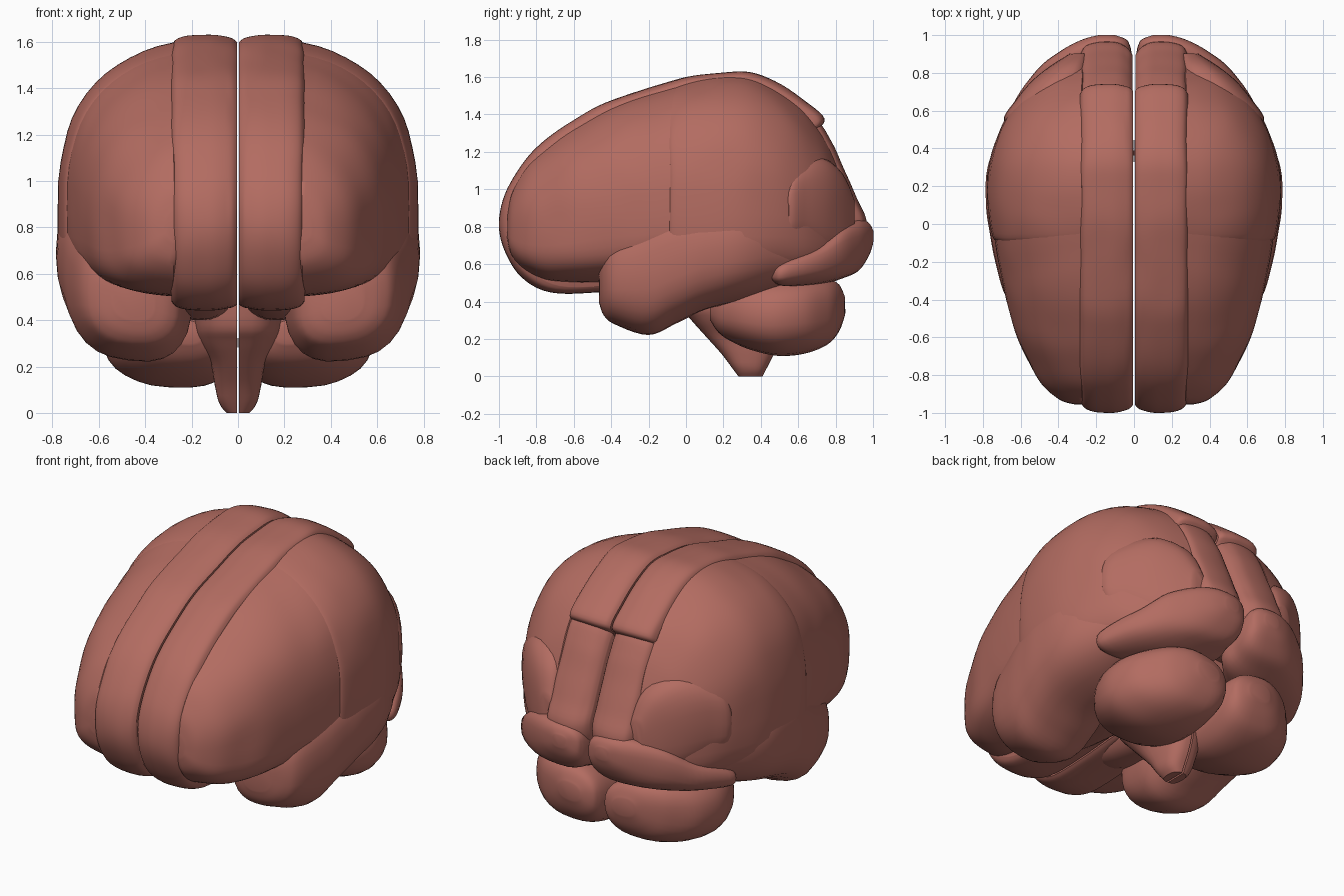
import bpy, bmesh
from math import pi, cos, sin, acos, radians
from mathutils import Vector, noise

if "Cube" in bpy.data.objects:
    bpy.data.objects.remove(bpy.data.objects["Cube"])

mat = bpy.data.materials.new("tissue")
mat.diffuse_color = (0.45, 0.15, 0.12, 1)
mat.use_nodes = True
mat.node_tree.nodes["Principled BSDF"].inputs["Base Color"].default_value = mat.diffuse_color


def spline(rows, steps, closed=False):
    """Catmull-Rom through rows of numbers."""
    n, out = len(rows), []
    for i in range(n if closed else n - 1):
        ids = [i - 1, i, i + 1, i + 2]
        ids = [k % n if closed else min(max(k, 0), n - 1) for k in ids]
        p = [rows[k] for k in ids]
        for s in range(steps):
            t = s / steps
            out.append([0.5 * (2 * b + (c - a) * t + (2 * a - 5 * b + 4 * c - d) * t * t
                               + (3 * b - a - 3 * c + d) * t ** 3) for a, b, c, d in zip(*p)])
    if not closed:
        out.append(list(rows[-1]))
    return out


def skin(name, rings, rough=0.006):
    """Join rings of points into a capped skin, mirrored across x = 0."""
    bm = bmesh.new()
    loops = []
    for ring in rings:
        loop = []
        for p in ring:
            v = Vector(p)
            if v.x > 0.03 and v.z > 0.05:
                v += noise.noise_vector(v * 5) * rough
            loop.append(bm.verts.new(v))
        loops.append(loop)
    for a, b in zip(loops, loops[1:]):
        for i in range(len(a)):
            j = (i + 1) % len(a)
            bm.faces.new((a[i], a[j], b[j], b[i]))
    bm.faces.new(loops[0])
    bm.faces.new(loops[-1])
    bmesh.ops.recalc_face_normals(bm, faces=bm.faces)
    me = bpy.data.meshes.new(name)
    bm.to_mesh(me)
    bm.free()
    for f in me.polygons:
        f.use_smooth = True
    me.set_sharp_from_angle(angle=radians(40))
    me.materials.append(mat)
    ob = bpy.data.objects.new(name, me)
    bpy.context.collection.objects.link(ob)
    ob.modifiers.new("mirror", 'MIRROR')


def power(v, n):
    return (abs(v) ** (2 / n)) * (1 if v >= 0 else -1)


def shell(y, w, zb, zt, x0=0.275, nt=2.6, nb=3.6):
    """Outer half cross-section of a hemisphere, cut off at x0."""
    w = max(w, x0 + 0.03)
    zc = zb + (zt - zb) * 0.36
    pts = []
    for n, h, ks in ((nt, zt - zc, range(14, -1, -1)), (nb, zb - zc, range(1, 13))):
        t0 = acos((x0 / w) ** (n / 2))
        m = max(ks)
        for k in ks:
            t = t0 * k / m
            pts.append((w * power(cos(t), n), y, zc + h * power(sin(t), n)))
    a, b = pts[0], pts[-1]
    drop = 0.12 * (zt - zb)
    return [(x0 - 0.03, y, a[2] - drop)] + pts + [(x0 - 0.03, y, b[2] + drop)]


def blob(y, x0, x1, z0, z1, n=2.5, tilt=0.0):
    """Superellipse cross-section in the xz plane."""
    cx, cz, hx, hz = (x0 + x1) / 2, (z0 + z1) / 2, (x1 - x0) / 2, (z1 - z0) / 2
    ring = []
    for k in range(28):
        t = 2 * pi * k / 28
        x = hx * power(cos(t), n)
        ring.append((cx + x, y, cz + hz * power(sin(t), n) + tilt * x))
    return ring


def strip(name, profile, layers, centre):
    """Side profile stacked across x, shrinking at the edges to round them."""
    prof = spline(profile, 5, True)
    cy, cz = centre
    skin(name, [[(x, cy + (y - cy) * s, cz + (z - cz) * s) for y, z in prof]
                for x, s in spline(layers, 4)], 0.004)


# Medial strips either side of the midline
strip("medial_strip",
      [(-1.0, .82), (-.97, .97), (-.88, 1.13), (-.77, 1.25), (-.6, 1.37), (-.43, 1.465),
       (-.2, 1.54), (0, 1.6), (.2, 1.625), (.35, 1.625), (.5, 1.565), (.64, 1.47), (.74, 1.38),
       (.7, 1.3), (.62, 1.1), (.6, .8), (.45, .57), (.2, .5), (-.2, .47), (-.45, .45),
       (-.72, .45), (-.88, .53), (-.97, .67)],
      [(.005, .955), (.03, .98), (.09, .998), (.15, 1), (.22, .993), (.265, .97), (.285, .93)],
      (-.05, .95))
strip("occipital_strip",
      [(.69, 1.37), (.78, 1.25), (.85, 1.1), (.915, .95), (.965, .82), (.92, .7),
       (.75, .64), (.5, .7), (.45, 1.0), (.55, 1.3)],
      [(.008, .85), (.03, .92), (.08, .985), (.15, 1), (.22, .98), (.26, .94), (.285, .85)],
      (.5, .95))

# Lateral frontal lobe
frontal = [(-.955, .31, .72, .92), (-.93, .39, .63, 1.03), (-.86, .48, .56, 1.14),
           (-.75, .55, .51, 1.24), (-.6, .62, .5, 1.345), (-.4, .675, .5, 1.455),
           (-.2, .72, .5, 1.525), (0, .75, .5, 1.58), (.1, .75, .5, 1.58)]
skin("frontal_lobe", [shell(*r) for r in spline(frontal, 5)])

# Lateral parietal lobe, starting with a small step behind the frontal lobe
parietal = [(-.1, .715, .55, 1.53), (-.07, .75, .5, 1.56), (.05, .772, .48, 1.595), (.2, .778, .46, 1.615),
            (.35, .76, .46, 1.605), (.5, .71, .48, 1.54), (.63, .635, .5, 1.44),
            (.73, .545, .53, 1.31), (.8, .45, .58, 1.18), (.84, .36, .66, 1.05)]
skin("parietal_lobe", [shell(*r) for r in spline(parietal, 5)])

# Raised patch on the side of the occipital lobe
patch = [(.5, .4, .6, .8, .98), (.55, .3, .69, .7, 1.1), (.65, .25, .63, .66, 1.17),
         (.75, .24, .545, .64, 1.16), (.84, .24, .44, .66, 1.08), (.9, .25, .34, .72, .94)]
skin("occipital_side", [blob(*r, n=2.6) for r in spline(patch, 5)])

# Temporal lobe
temporal = [(-.465, .36, .54, .4, .57), (-.44, .29, .62, .33, .65), (-.38, .24, .68, .28, .74),
            (-.2, .2, .735, .225, .84), (-.05, .2, .765, .29, .9), (.1, .22, .782, .36, .92),
            (.3, .2, .772, .41, .92), (.5, .15, .69, .47, .9), (.7, .12, .56, .52, .85),
            (.82, .12, .42, .58, .8)]
skin("temporal_lobe", [blob(*r, n=2.6, tilt=.12) for r in spline(temporal, 5)])

# Lower rear lobe resting on the cerebellum
rear = [(.46, .46, .64, .51, .58), (.52, .25, .685, .48, .63), (.7, .03, .6, .49, .72),
        (.83, .015, .5, .52, .81), (.92, .015, .38, .56, .84), (.975, .04, .27, .64, .82),
        (1.0, .1, .18, .71, .78)]
skin("lower_occipital_lobe", [blob(*r, n=2.7) for r in spline(rear, 5)])

# Inner core closing the underside
core = [(-.5, .03, .25, .5, .7), (-.35, .01, .3, .44, .75), (0, .006, .35, .4, .75),
        (.3, .006, .4, .42, .75), (.6, .02, .35, .5, .7)]
skin("inner_core", [blob(*r) for r in spline(core, 4)])

# Cerebellum
cereb = [(.13, .15, .32, .3, .4), (.19, .06, .44, .22, .45), (.32, .005, .54, .15, .5),
         (.48, .005, .58, .11, .52), (.64, .005, .54, .125, .525), (.76, .012, .44, .17, .52),
         (.82, .04, .34, .24, .49), (.85, .11, .25, .33, .43)]
skin("cerebellum", [blob(*r, n=2.4, tilt=.06) for r in spline(cereb, 5)])

# Brain stem: stacked slices leaning backwards as they go down
stem = [(0, .28, .41, .05), (.04, .25, .43, .08), (.12, .19, .47, .1), (.22, .1, .5, .12),
        (.31, .02, .5, .17), (.38, -.03, .5, .19), (.55, -.05, .5, .2)]
skin("brain_stem", [[(max(.005, hx * power(cos(t), 2.6)), (y0 + y1) / 2 + (y1 - y0) / 2 * power(sin(t), 2.6), z)
                     for t in [-pi / 2 + pi * k / 14 for k in range(15)]]
                    for z, y0, y1, hx in spline(stem, 4)], 0.003)
